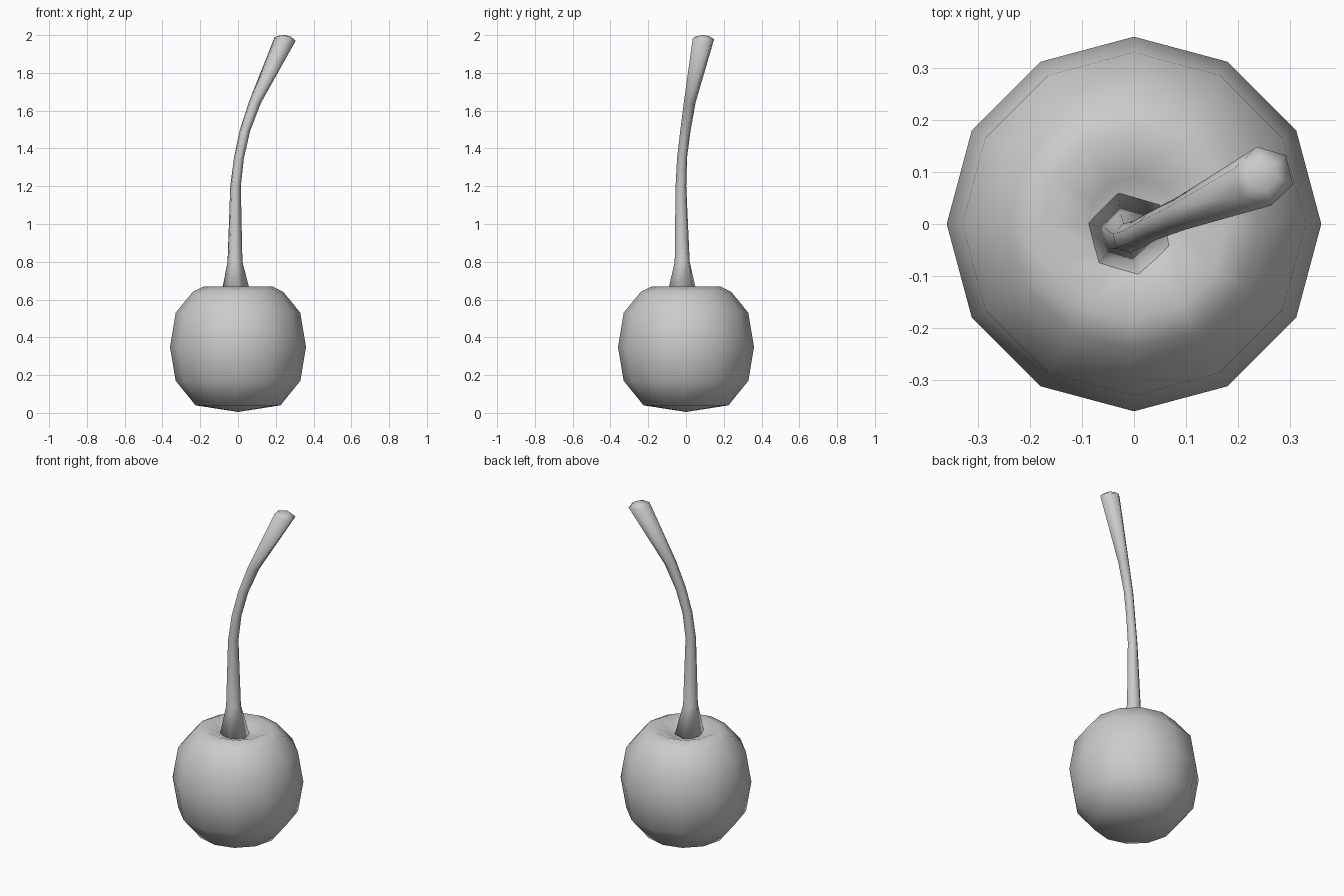
import bpy, bmesh
from math import sin, cos, tau, radians
from mathutils import Vector

cube = bpy.data.objects.get("Cube")
if cube:
    bpy.data.objects.remove(cube)

grey = bpy.data.materials.new("plain_grey")
grey.use_nodes = True
colour = (0.6, 0.6, 0.6, 1)
grey.diffuse_color = colour
grey.node_tree.nodes["Principled BSDF"].inputs["Base Color"].default_value = colour


def ring(bm, centre, radius, sides, turn=0.0, tilt=(0, 0)):
    """Ring of vertices around a centre, leaning down along the tilt slopes."""
    verts = []
    for i in range(sides):
        a = turn + tau * i / sides
        dx, dy = radius * cos(a), radius * sin(a)
        off = Vector((dx, dy, -tilt[0] * dx - tilt[1] * dy))
        verts.append(bm.verts.new(Vector(centre) + off))
    return verts


def bridge(bm, rings):
    for low, high in zip(rings, rings[1:]):
        for i in range(len(low)):
            j = (i + 1) % len(low)
            bm.faces.new((low[i], low[j], high[j], high[i]))


def cap(bm, loop, point):
    tip = bm.verts.new(point)
    for i in range(len(loop)):
        bm.faces.new((loop[i], loop[(i + 1) % len(loop)], tip))


def finish(bm, name):
    bmesh.ops.recalc_face_normals(bm, faces=bm.faces)
    for f in bm.faces:
        f.smooth = True
    mesh = bpy.data.meshes.new(name)
    bm.to_mesh(mesh)
    bm.free()
    mesh.materials.append(grey)
    obj = bpy.data.objects.new(name, mesh)
    bpy.context.collection.objects.link(obj)
    return obj


# Fruit: twelve-sided body with a dimple at the top
profile = [(0.225, 0.04), (0.33, 0.17), (0.36, 0.35), (0.33, 0.53),
           (0.24, 0.64), (0.18, 0.67), (0.09, 0.635)]
bm = bmesh.new()
rings = [ring(bm, (0, 0, z), r, 12) for r, z in profile]
bridge(bm, rings)
cap(bm, rings[0], (0, 0, 0.005))
cap(bm, rings[-1], (0, 0, 0.6))
finish(bm, "fruit")

# Stem: six-sided, flared at both ends, bending to the left and back
path = [(-0.01, -0.02, 0.625, 0.082, 0), (-0.016, -0.02, 0.8, 0.041, 0),
        (-0.013, -0.027, 1.2, 0.029, 0), (0.005, -0.021, 1.35, 0.027, 0.1),
        (0.037, -0.003, 1.495, 0.028, 0.15), (0.09, 0.02, 1.645, 0.032, 0.2),
        (0.25, 0.092, 1.98, 0.058, 0.2)]
bm = bmesh.new()
rings = [ring(bm, (x, y, z), r, 6, radians(44), (lean, lean / 2))
         for x, y, z, r, lean in path]
bridge(bm, rings)
cap(bm, rings[0], (-0.01, -0.02, 0.61))
# Domed tip: a smaller inner ring closed by a point
inner = ring(bm, (0.25, 0.095, 1.995), 0.03, 6, radians(44), (0.1, 0.05))
bridge(bm, [rings[-1], inner])
cap(bm, inner, (0.25, 0.095, 2.0))
finish(bm, "stem")
